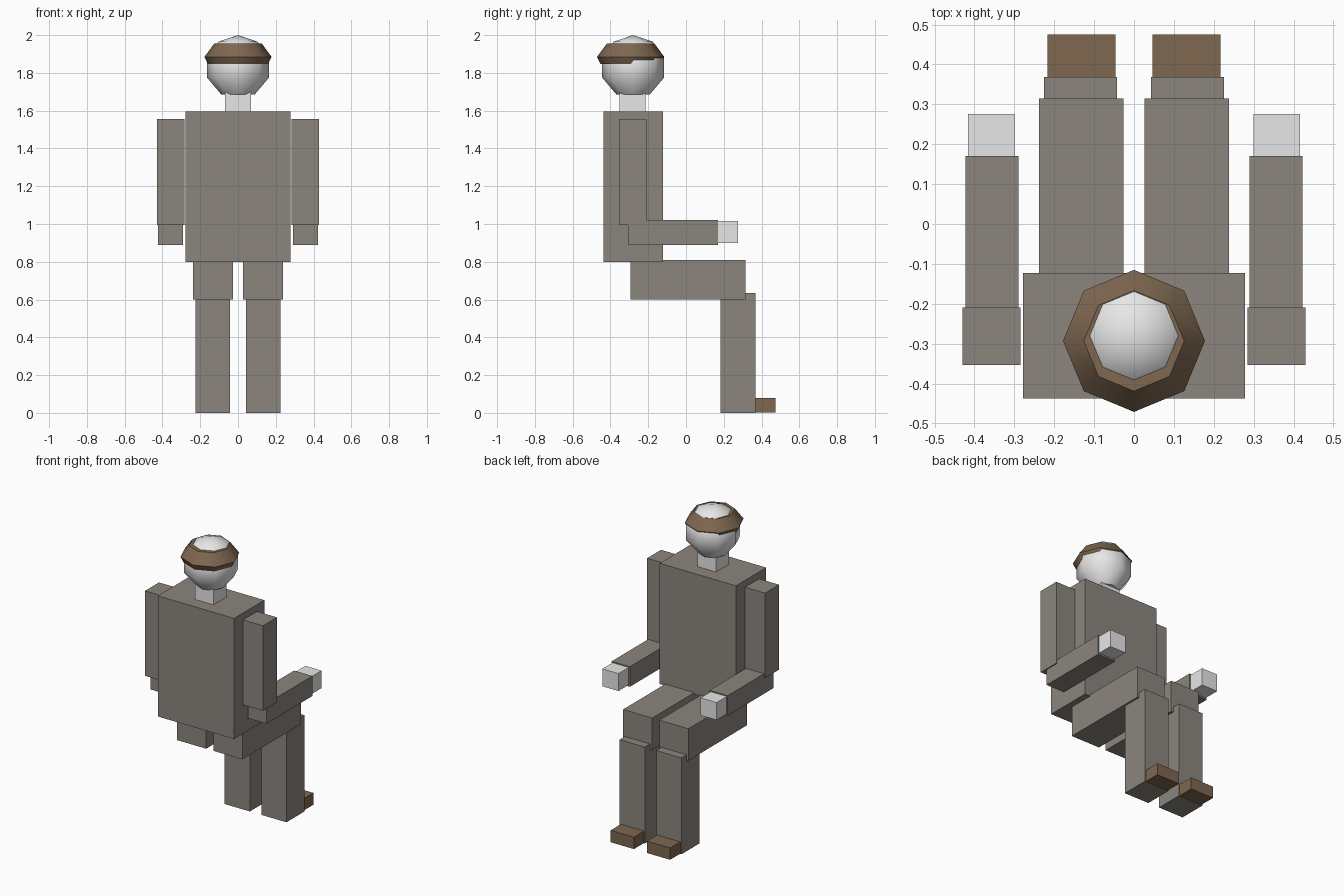
import bpy, bmesh, math

cube = bpy.data.objects.get("Cube")
if cube:
    bpy.data.objects.remove(cube, do_unlink=True)


def material(name, rgb):
    mat = bpy.data.materials.new(name)
    mat.use_nodes = True
    mat.diffuse_color = (*rgb, 1)
    bsdf = next(n for n in mat.node_tree.nodes if n.type == 'BSDF_PRINCIPLED')
    bsdf.inputs["Base Color"].default_value = (*rgb, 1)
    return mat


SKIN = material("pale grey", (0.8, 0.8, 0.8))
CLOTH = material("warm grey", (0.263, 0.235, 0.21))
BROWN = material("brown", (0.209, 0.136, 0.08))


def make_object(name, bm, mat):
    bmesh.ops.recalc_face_normals(bm, faces=bm.faces)
    mesh = bpy.data.meshes.new(name)
    bm.to_mesh(mesh)
    bm.free()
    mesh.materials.append(mat)
    obj = bpy.data.objects.new(name, mesh)
    bpy.context.collection.objects.link(obj)
    return obj


def box(name, xs, ys, zs, mat):
    """Box between the given limits on each axis."""
    bm = bmesh.new()
    bmesh.ops.create_cube(bm, size=1)
    for v in bm.verts:
        for i, (lo, hi) in enumerate((xs, ys, zs)):
            v.co[i] = lo if v.co[i] < 0 else hi
    return make_object(name, bm, mat)


def pair(name, xs, ys, zs, mat):
    """The same box on both sides of the body."""
    box("left_" + name, xs, ys, zs, mat)
    box("right_" + name, (-xs[1], -xs[0]), ys, zs, mat)


def lathe(name, profile, y, mat, apex=None, sides=8):
    """Eight-sided turned form, closed by a bottom cap and a flat or pointed top."""
    bm = bmesh.new()
    rings = []
    for r, z in profile:
        angles = [math.tau * i / sides for i in range(sides)]
        rings.append([bm.verts.new((r * math.cos(a), y + r * math.sin(a), z)) for a in angles])
    for low, high in zip(rings, rings[1:]):
        for i in range(sides):
            j = (i + 1) % sides
            bm.faces.new((low[i], low[j], high[j], high[i]))
    bm.faces.new(rings[0])
    if apex is None:
        bm.faces.new(rings[-1])
    else:
        tip = bm.verts.new((0, y, apex))
        for i in range(sides):
            bm.faces.new((rings[-1][i], rings[-1][(i + 1) % sides], tip))
    obj = make_object(name, bm, mat)
    bpy.ops.object.select_all(action='DESELECT')
    obj.select_set(True)
    bpy.context.view_layer.objects.active = obj
    bpy.ops.object.shade_smooth_by_angle(angle=math.radians(48))
    return obj


# Trunk and neck
box("torso", (-0.278, 0.278), (-0.438, -0.123), (0.8, 1.595), CLOTH)
box("neck", (-0.068, 0.068), (-0.352, -0.215), (1.58, 1.71), SKIN)

# Head and hair band
lathe("head", [(0.088, 1.685), (0.164, 1.775), (0.164, 1.878), (0.104, 1.965)],
      -0.28, SKIN, apex=2.0)
lathe("hair", [(0.16, 1.848), (0.178, 1.885), (0.126, 1.955)], -0.293, BROWN)

# Arms, bent forward at the elbow
pair("upper_arm", (0.284, 0.43), (-0.354, -0.209), (0.995, 1.555), CLOTH)
pair("forearm", (0.29, 0.423), (-0.308, 0.17), (0.89, 1.022), CLOTH)
pair("hand", (0.299, 0.416), (0.16, 0.276), (0.9, 1.015), SKIN)

# Legs, seated
pair("thigh", (0.026, 0.238), (-0.294, 0.315), (0.6, 0.81), CLOTH)
pair("shin", (0.042, 0.225), (0.183, 0.369), (0, 0.635), CLOTH)
pair("shoe", (0.047, 0.217), (0.19, 0.475), (0.002, 0.08), BROWN)
